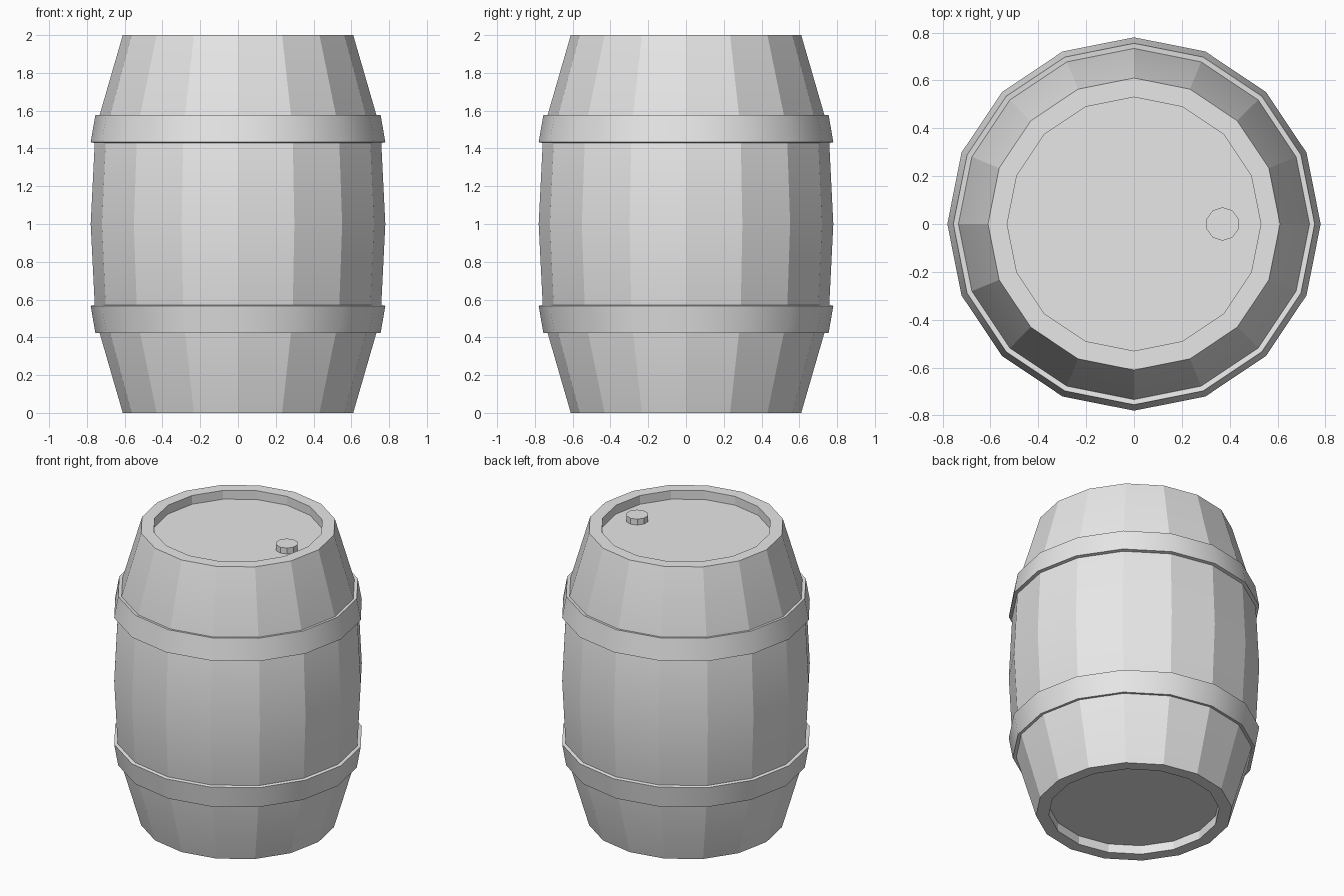
import bpy, bmesh
from math import cos, sin, pi

cube = bpy.data.objects.get("Cube")
if cube:
    bpy.data.objects.remove(cube, do_unlink=True)

SIDES = 16

grey = bpy.data.materials.new("plain grey")
grey.use_nodes = True
grey.diffuse_color = (0.8, 0.8, 0.8, 1)
grey.node_tree.nodes["Principled BSDF"].inputs["Base Color"].default_value = (0.8, 0.8, 0.8, 1)


def lathe(name, profile, sides=SIDES, closed=False, staves=False, centre=(0, 0)):
    """Spin (radius, z) points around z; cap both ends unless the profile is a loop."""
    bm = bmesh.new()
    rings = []
    for r, z in profile:
        angles = [pi / 2 + 2 * pi * i / sides for i in range(sides)]
        rings.append([bm.verts.new((centre[0] + r * cos(a), centre[1] + r * sin(a), z))
                      for a in angles])
    pairs = list(zip(rings, rings[1:]))
    if closed:
        pairs.append((rings[-1], rings[0]))
    for low, high in pairs:
        for i in range(sides):
            j = (i + 1) % sides
            bm.faces.new((low[i], low[j], high[j], high[i]))
    if not closed:
        bm.faces.new(rings[0])
        bm.faces.new(rings[-1])
    bmesh.ops.recalc_face_normals(bm, faces=bm.faces)
    # Sharp corners; each stave stays flat across its width
    for f in bm.faces:
        f.smooth = True
    for e in bm.edges:
        upright = abs(e.verts[0].co.z - e.verts[1].co.z) > 0.02
        if e.calc_face_angle(0) > 0.6 or (staves and upright):
            e.smooth = False
    mesh = bpy.data.meshes.new(name)
    bm.to_mesh(mesh)
    bm.free()
    mesh.materials.append(grey)
    obj = bpy.data.objects.new(name, mesh)
    bpy.context.collection.objects.link(obj)
    return obj


# Barrel of flat staves with a recessed head at each end
lathe("barrel_body", [
    (0.53, 0.06), (0.53, 0), (0.61, 0), (0.755, 0.5), (0.78, 1),
    (0.755, 1.5), (0.61, 2), (0.53, 2), (0.53, 1.94)], staves=True)

# Hoops, flaring toward the belly
hoop = [(0.70, 0.43), (0.755, 0.422), (0.78, 0.567), (0.70, 0.583)]
lathe("lower_hoop", hoop, closed=True)
lathe("upper_hoop", [(r, 2 - z) for r, z in hoop], closed=True)

# Bung on the top head
lathe("bung", [(0.07, 1.93), (0.07, 1.98)], sides=10, staves=True, centre=(0.37, 0))
